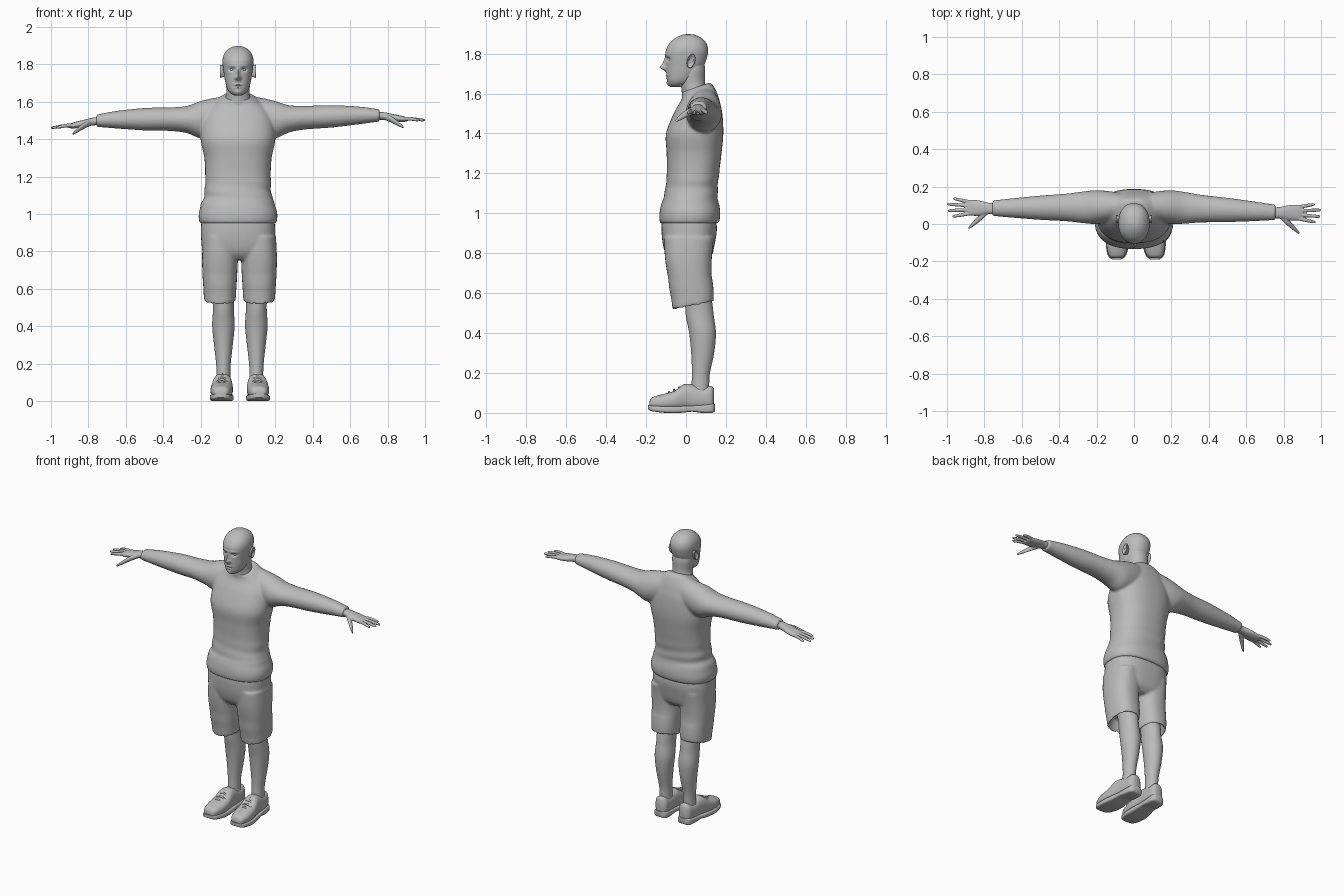
import bpy, bmesh, math
from mathutils import Vector

cube = bpy.data.objects.get("Cube")
if cube:
    bpy.data.objects.remove(cube)

grey = bpy.data.materials.new("plain grey")
grey.use_nodes = True
colour = (0.5, 0.5, 0.5, 1)
grey.diffuse_color = colour
for node in grey.node_tree.nodes:
    if node.type == "BSDF_PRINCIPLED":
        node.inputs["Base Color"].default_value = colour


def spline(p0, p1, p2, p3, t):
    """Catmull-Rom blend of four number tuples."""
    return [0.5 * (2 * b + (c - a) * t + (2 * a - 5 * b + 4 * c - d) * t * t
                   + (3 * b - a - 3 * c + d) * t ** 3)
            for a, b, c, d in zip(p0, p1, p2, p3)]


def loft(bm, rings, axis, mid=lambda t: 0, power=2, sides=32, steps=4, warp=None):
    """Skin rings of (position, half width, low, high) along an axis."""
    rows = []
    last = len(rings) - 1
    for i in range(last):
        near = [rings[max(0, min(last, i + k))] for k in (-1, 0, 1, 2)]
        rows += [spline(*near, j / steps) for j in range(steps)]
    rows.append(rings[-1])
    loops = []
    for t, half, low, high in rows:
        loop = []
        for k in range(sides):
            ang = math.tau * k / sides
            c, s = [math.copysign(abs(f) ** (2 / power), f)
                    for f in (math.cos(ang), math.sin(ang))]
            a = mid(t) + half * c
            b = (low + high) / 2 + (high - low) / 2 * s
            v = Vector({"x": (t, a, b), "y": (a, t, b), "z": (a, b, t)}[axis])
            loop.append(bm.verts.new(warp(v) if warp else v))
        loops.append(loop)
    for lower, upper in zip(loops, loops[1:]):
        for k in range(sides):
            m = (k + 1) % sides
            bm.faces.new((lower[k], lower[m], upper[m], upper[k]))
    bm.faces.new(loops[0])
    bm.faces.new(loops[-1])


def finish(name, bm, voxel=0, smooth=4):
    """Turn a bmesh into a smooth object, optionally fusing its pieces."""
    bmesh.ops.recalc_face_normals(bm, faces=bm.faces)
    mesh = bpy.data.meshes.new(name)
    bm.to_mesh(mesh)
    bm.free()
    mesh.materials.append(grey)
    mesh.shade_smooth()
    mesh.set_sharp_from_angle(angle=math.radians(50))
    ob = bpy.data.objects.new(name, mesh)
    bpy.context.collection.objects.link(ob)
    if voxel:
        fuse = ob.modifiers.new("fuse", "REMESH")
        fuse.mode = "VOXEL"
        fuse.voxel_size = voxel
        fuse.use_smooth_shade = True
        soften = ob.modifiers.new("soften", "SMOOTH")
        soften.iterations = smooth
    return ob


def bump(d, width):
    return math.exp(-(d / width) ** 2)


def arm_pose(side):
    """Mirror an arm; the right one hangs slightly lower and further back."""
    def warp(v):
        k = max(0, (v.x - 0.2) / 0.55) if side < 0 else 0
        return Vector((side * v.x, v.y + 0.022 * k, v.z - 0.028 * k))
    return warp


def leg_pose(side):
    return lambda v: Vector((side * v.x + 0.01, v.y, v.z))


SIDES = {"left": 1, "right": -1}

# Head with sculpted face
features = [(0, 1.73, .011, .014, -.026), (0, 1.752, .008, .024, -.015),
            (0, 1.69, .018, .004, -.006), (0, 1.677, .015, .004, -.006),
            (0, 1.684, .022, .003, .004), (0, 1.648, .018, .014, -.007)]
for s in SIDES.values():
    features += [(s * .013, 1.727, .007, .009, -.009),
                 (s * .032, 1.772, .016, .011, .013),
                 (s * .03, 1.793, .025, .008, -.004)]


def face(v):
    front = min(1, max(0, -v.y / 0.06))
    push = sum(d * bump(v.x - x, w) * bump(v.z - z, h) for x, z, w, h, d in features)
    return Vector((v.x, v.y + push * front, v.z))


bm = bmesh.new()
loft(bm, [(1.633, .018, -.075, -.03), (1.645, .04, -.087, .01), (1.665, .056, -.094, .04),
          (1.7, .067, -.098, .07), (1.74, .074, -.099, .09), (1.78, .08, -.102, .105),
          (1.82, .083, -.1, .111), (1.855, .074, -.08, .1), (1.88, .054, -.05, .075),
          (1.894, .03, -.02, .045), (1.898, .006, .005, .015)],
     "z", power=2.2, sides=96, steps=9, warp=face)
finish("head", bm)

bm = bmesh.new()
loft(bm, [(1.56, .08, -.02, .13), (1.62, .067, -.022, .105), (1.66, .062, -.03, .095),
          (1.72, .066, -.03, .096), (1.76, .06, -.02, .09)], "z")
finish("neck", bm)

for label, s in SIDES.items():
    bm = bmesh.new()
    loft(bm, [(.07, .011, 1.735, 1.785), (.083, .017, 1.731, 1.794), (.092, .021, 1.728, 1.798),
              (.096, .018, 1.732, 1.794), (.088, .011, 1.745, 1.783)],
         "x", mid=lambda t: 0.025, sides=24, warp=lambda v: Vector((s * v.x, v.y + .2 * (v.z - 1.76), v.z)))
    finish(label + "_ear", bm)
    bm = bmesh.new()
    bmesh.ops.create_uvsphere(bm, u_segments=16, v_segments=10, radius=.012)
    bmesh.ops.translate(bm, verts=bm.verts, vec=(s * .032, -.074, 1.772))
    finish(label + "_eye", bm)


# Shirt: torso and sleeves fused
def drape(v):
    fold = 1 + 0.018 * math.sin(75 * v.z + 9 * v.x) * bump(v.z - 1.11, .07)
    tilt = min(1, max(0, (v.z - 1.55) / 0.08))
    return Vector((v.x * fold, v.y * fold, v.z + 0.35 * tilt * (v.y - 0.06)))


bm = bmesh.new()
loft(bm, [(.95, .2, -.126, .16), (.96, .207, -.132, .167), (1, .21, -.133, .172),
          (1.06, .195, -.12, .163), (1.1, .18, -.107, .157), (1.2, .175, -.096, .166),
          (1.3, .18, -.097, .178), (1.4, .2, -.1, .187), (1.5, .19, -.062, .182),
          (1.56, .16, -.03, .168), (1.61, .11, -.018, .142), (1.635, .072, -.022, .118)],
     "z", power=2.4, sides=64, steps=8, warp=drape)
for s in SIDES.values():
    loft(bm, [(.04, .06, 1.45, 1.632), (.12, .08, 1.42, 1.622), (.2, .09, 1.405, 1.604),
              (.27, .085, 1.435, 1.582), (.36, .074, 1.452, 1.578), (.5, .065, 1.462, 1.582),
              (.65, .052, 1.48, 1.574), (.74, .043, 1.492, 1.562), (.758, .042, 1.493, 1.56)],
         "x", mid=lambda t: 0.1 - 0.05 * t, warp=arm_pose(s))
finish("shirt", bm, 0.008)

# Shorts: seat and two wide legs fused, hems hollowed
bm = bmesh.new()
loft(bm, [(.755, .14, -.07, .1), (.79, .185, -.1, .13), (.85, .196, -.117, .145),
          (.92, .198, -.123, .155), (.97, .195, -.12, .15)], "z", power=2.6, sides=48)
for s in SIDES.values():
    loft(bm, [(.6, .062, -.04, .11), (.56, .068, -.05, .122), (.54, .077, -.06, .132),
              (.542, .084, -.067, .138), (.6, .088, -.075, .138), (.7, .094, -.094, .128),
              (.78, .095, -.106, .13), (.88, .09, -.11, .14)],
         "z", mid=lambda t: 0.105, power=2.4,
         warp=lambda v: Vector((s * v.x + .008, v.y, v.z + (.2 * (v.y - .04) if v.z < .65 else 0))))
finish("shorts", bm, 0.008)

for label, s in SIDES.items():
    # Hand: palm, four fingers and thumb fused
    bm = bmesh.new()
    pose = arm_pose(s)
    loft(bm, [(.72, .028, 1.506, 1.548), (.78, .031, 1.502, 1.544), (.83, .041, 1.496, 1.534),
              (.88, .042, 1.492, 1.524), (.905, .034, 1.496, 1.516)],
         "x", mid=lambda t: 0.06, power=2.3, warp=pose)
    for k, tip in enumerate((.972, .996, 1, .968)):
        root = 0.03 + 0.02 * k
        loft(bm, [(.86, .009, 1.5, 1.52), (.92, .0095, 1.499, 1.519),
                  (tip - .012, .008, 1.495, 1.51), (tip, .003, 1.499, 1.505)],
             "x", mid=lambda t: root + 0.12 * (k - 1.7) * (t - .87), sides=16, warp=pose)
    loft(bm, [(.785, .02, 1.503, 1.535), (.82, .02, 1.488, 1.522),
              (.86, .014, 1.468, 1.492), (.885, .006, 1.457, 1.469)],
         "x", mid=lambda t: 0.045 - 0.95 * (t - .785), sides=16, warp=pose)
    finish(label + "_hand", bm, 0.0035, 2)

    # Lower leg
    pose = leg_pose(s)
    bm = bmesh.new()
    loft(bm, [(.08, .04, .03, .112), (.14, .037, .028, .116), (.2, .039, .03, .12),
              (.3, .05, .026, .141), (.4, .06, .016, .15), (.48, .056, 0, .14),
              (.54, .056, -.005, .133), (.62, .06, -.02, .12)],
         "z", mid=lambda t: 0.088, warp=pose)
    finish(label + "_leg", bm)

    # Shoe upper, sole and laces
    def centre(y):
        return 0.093 - 0.05 * y

    bm = bmesh.new()
    loft(bm, [(-.183, .022, .03, .055), (-.17, .042, .02, .077), (-.12, .057, .015, .093),
              (-.06, .059, .015, .11), (-.01, .053, .015, .143), (.03, .048, .015, .143),
              (.08, .046, .015, .128), (.125, .041, .015, .135), (.14, .024, .02, .12)],
         "y", mid=centre, power=2.5, warp=pose)
    finish(label + "_shoe", bm)
    bm = bmesh.new()
    loft(bm, [(-.19, .024, .018, .04), (-.167, .049, .008, .037), (-.1, .063, 0, .034),
              (-.03, .06, 0, .034), (.03, .052, .006, .036), (.08, .05, 0, .04),
              (.13, .045, 0, .045), (.146, .024, .01, .045)],
         "y", mid=centre, power=5, warp=pose)
    finish(label + "_sole", bm)
    bm = bmesh.new()
    for k in range(4):
        y = -0.085 + 0.025 * k
        top = 0.106 + 0.012 * k
        mid = centre(y)
        loft(bm, [(mid - .034, .005, top - .024, top - .012), (mid, .005, top - .01, top + .004),
                  (mid + .034, .005, top - .024, top - .012)],
             "x", mid=lambda t: y, sides=8, warp=pose)
    finish(label + "_laces", bm)
